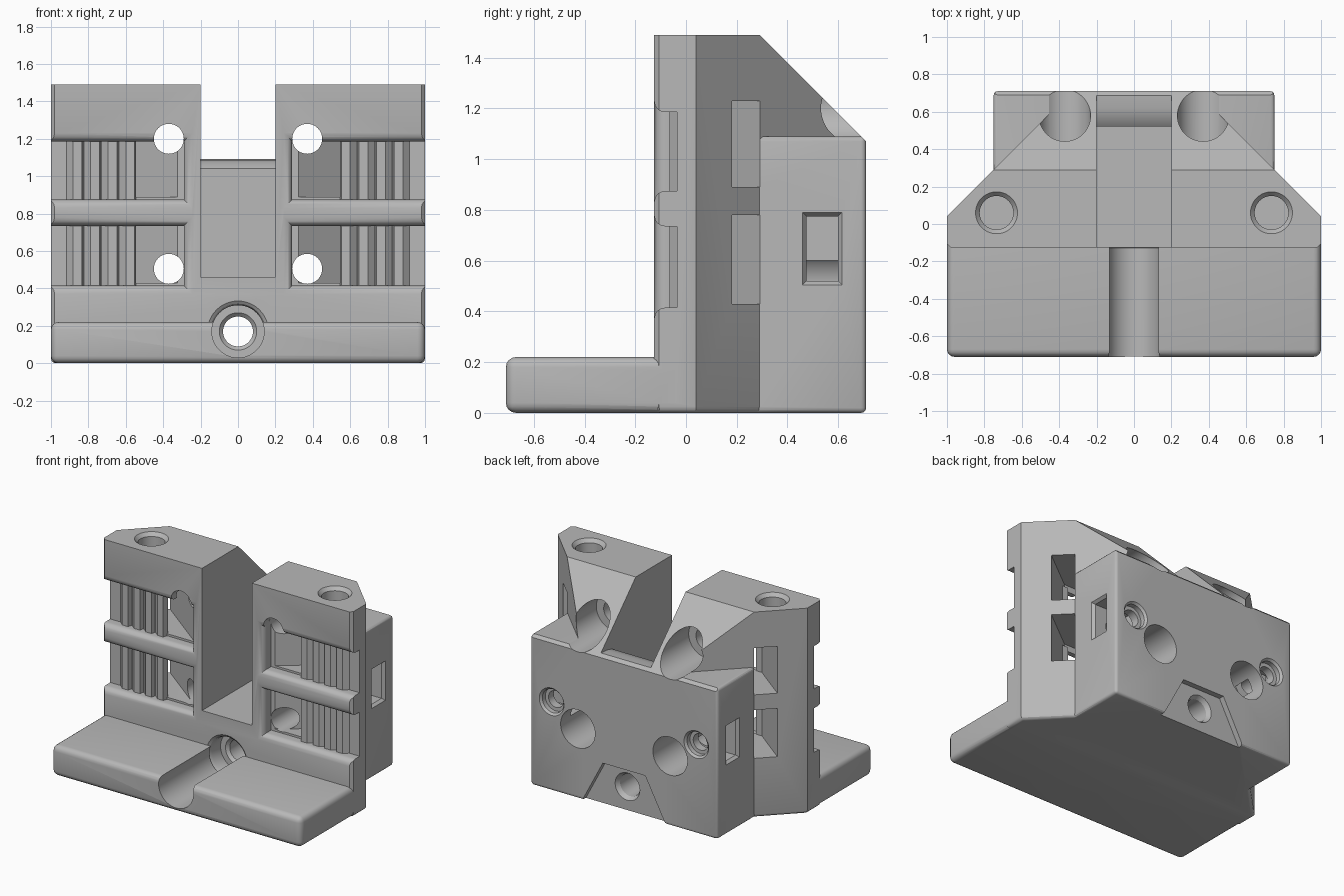
import bpy, bmesh, math
from mathutils import Vector

cube = bpy.data.objects.get("Cube")
if cube:
    bpy.data.objects.remove(cube, do_unlink=True)

grey = bpy.data.materials.new("plain_grey")
grey.use_nodes = True
colour = (0.48, 0.48, 0.48, 1)
grey.diffuse_color = colour
grey.node_tree.nodes["Principled BSDF"].inputs["Base Color"].default_value = colour


def loft(name, rings):
    """Closed solid through a stack of rings with equal point counts."""
    bm = bmesh.new()
    loops = [[bm.verts.new(p) for p in ring] for ring in rings]
    n = len(loops[0])
    for a, b in zip(loops, loops[1:]):
        for i in range(n):
            j = (i + 1) % n
            bm.faces.new((a[i], a[j], b[j], b[i]))
    bm.faces.new(loops[0][::-1])
    bm.faces.new(loops[-1])
    bmesh.ops.recalc_face_normals(bm, faces=bm.faces)
    mesh = bpy.data.meshes.new(name)
    bm.to_mesh(mesh)
    bm.free()
    mesh.materials.append(grey)
    obj = bpy.data.objects.new(name, mesh)
    bpy.context.collection.objects.link(obj)
    return obj


def prism_z(name, plan, z0, z1):
    return loft(name, [[(x, y, z) for x, y in plan] for z in (z0, z1)])


def prism_x(name, profile, x0, x1):
    return loft(name, [[(x, y, z) for y, z in profile] for x in (x0, x1)])


def turned(name, centre, axis, steps, sides=48):
    """Round solid; steps are (position along axis, radius)."""
    rings = []
    for t, r in steps:
        ring = []
        for k in range(sides):
            a = math.tau * k / sides
            u, v = centre[0] + r * math.cos(a), centre[1] + r * math.sin(a)
            ring.append((u, t, v) if axis == "y" else (u, v, t))
        rings.append(ring)
    return loft(name, rings)


def soften(obj, width, pick, segments=4):
    bm = bmesh.new()
    bm.from_mesh(obj.data)
    edges = [e for e in bm.edges if pick(*(v.co for v in e.verts))]
    bmesh.ops.bevel(bm, geom=edges, offset=width, segments=segments,
                    profile=0.5, affect="EDGES")
    bm.to_mesh(obj.data)
    bm.free()


def combine(target, tool, operation):
    mod = target.modifiers.new("combine", "BOOLEAN")
    mod.operation, mod.object, mod.solver = operation, tool, "EXACT"
    bpy.context.view_layer.objects.active = target
    bpy.ops.object.modifier_apply(modifier=mod.name)
    bpy.data.objects.remove(tool, do_unlink=True)


def cut(tool):
    combine(body, tool, "DIFFERENCE")


def box_plan(x, y0, y1):
    return [(-x, y0), (x, y0), (x, y1), (-x, y1)]


# Tall chamfered body
half = [(0.98, -0.126), (1, -0.106), (1, 0.04), (0.33, 0.71)]
body = prism_z("carriage_body", half + [(-x, y) for x, y in reversed(half)], 0, 1.49)
soften(body, 0.025, lambda a, b: a.z < 0.01 and b.z < 0.01, 3)

# Front ledge and rear block
ledge = prism_z("ledge", box_plan(1, -0.71, 0), 0, 0.22)
soften(ledge, 0.04, lambda a, b: True)
combine(body, ledge, "UNION")
block = prism_z("block", box_plan(0.75, 0.1, 0.71), 0, 1.09)
soften(block, 0.02, lambda a, b: True, 3)
combine(body, block, "UNION")

# Sloped back of the towers and the slot between them
cut(prism_x("slope", [(0.1, 1.68), (1.2, 0.58), (1.2, 1.68)], -1.2, 1.2))
cut(prism_x("slot", [(-0.3, 0.46), (0.52, 0.46), (0.52, 1.04), (0.56, 1.072),
                     (0.62, 1.087), (0.69, 1.092), (0.8, 1.6), (-0.3, 1.6)], -0.2, 0.2))

# Guide groove, centre bore and the wedge-shaped pocket behind it
cut(turned("groove", (0, 0.17), "y",
           [(-0.8, 0.14), (-0.127, 0.14), (-0.126, 0.163), (-0.115, 0.148),
            (-0.095, 0.14), (0, 0.14)]))
wedge = [(-0.36, -0.05), (0.36, -0.05), (0.17, 0.31), (-0.17, 0.31)]
cut(loft("wedge", [[(x, y, z) for x, z in wedge] for y in (0.67, 0.8)]))
cut(turned("bore", (0, 0.17), "y",
           [(-0.1, 0.1), (0, 0.1), (0.02, 0.08), (0.64, 0.08), (0.672, 0.1), (0.8, 0.1)]))

FRONT, FLOOR, ROUND = -0.126, -0.035, 0.045


def recess(s, z0, z1):
    """Open-sided belt recess with a rounded rim."""
    rings = []
    for d in (-0.05, 0, 0.005, 0.012, 0.022, 0.033, ROUND, FLOOR - FRONT):
        k = ROUND - min(max(d, 0), ROUND)
        o = ROUND - math.sqrt(ROUND ** 2 - k ** 2)
        y, x = FRONT + d, 0.29 - o
        rings.append([(s * x, y, z0 - o), (s * 1.2, y, z0 - o),
                      (s * 1.2, y, z1 + o), (s * x, y, z1 + o)])
    cut(loft("recess", rings))


PITCH = 0.094
CHANNEL = [(0.29, -0.06), (0.545, -0.06), (0.93, 0.235), (0.82, 0.345)]
for s, side in ((1, "left"), (-1, "right")):
    for z0, z1, level in ((0.415, 0.735, "lower"), (0.875, 1.185, "upper")):
        recess(s, z0, z1)
        # Slanted belt channel leaving through the side chamfer
        cut(prism_z("channel", [(s * x, y) for x, y in CHANNEL], z0 + 0.015, z1 + 0.045))
        # Belt teeth
        for k in range(4):
            x = 0.545 + PITCH * k
            tooth = [(x, FLOOR + 0.01), (x, FLOOR), (x + 0.008, -0.066), (x + 0.055, -0.066),
                     (x + 0.09, FLOOR), (x + 0.09, FLOOR + 0.01)]
            prism_z(f"{side}_{level}_tooth_{k + 1}", [(s * u, v) for u, v in tooth],
                    z0 - 0.005, z1 + 0.005)

    # Through holes with rear counterbores
    for z in (0.505, 1.2):
        cut(turned("through_hole", (s * 0.37, z), "y",
                   [(-0.3, 0.08), (0.3, 0.08), (0.301, 0.138), (0.9, 0.138)]))
    # Small rear screw holes
    cut(turned("screw_hole", (s * 0.58, 0.645), "y",
               [(0.3, 0.06), (0.66, 0.06), (0.661, 0.085), (0.695, 0.085),
                (0.711, 0.1), (0.8, 0.1)]))
    # Side nut slots with a flared rim
    rings = []
    for x, o in ((0.47, 0), (0.73, 0), (0.75, 0.015), (0.85, 0.015)):
        y0, y1, z0, z1 = 0.475 - o, 0.6 + o, 0.52 - o, 0.775 + o
        rings.append([(s * x, y0, z0), (s * x, y1, z0), (s * x, y1, z1), (s * x, y0, z1)])
    cut(loft("nut_slot", rings))
    # Blind holes in the tower tops
    cut(turned("top_hole", (s * 0.735, 0.06), "z",
               [(1.37, 0.09), (1.465, 0.09), (1.491, 0.113), (1.6, 0.113)]))

# Smooth the round surfaces, keep edges sharp
bpy.ops.object.select_all(action="DESELECT")
body.select_set(True)
bpy.context.view_layer.objects.active = body
bpy.ops.object.shade_smooth_by_angle(angle=math.radians(30))
